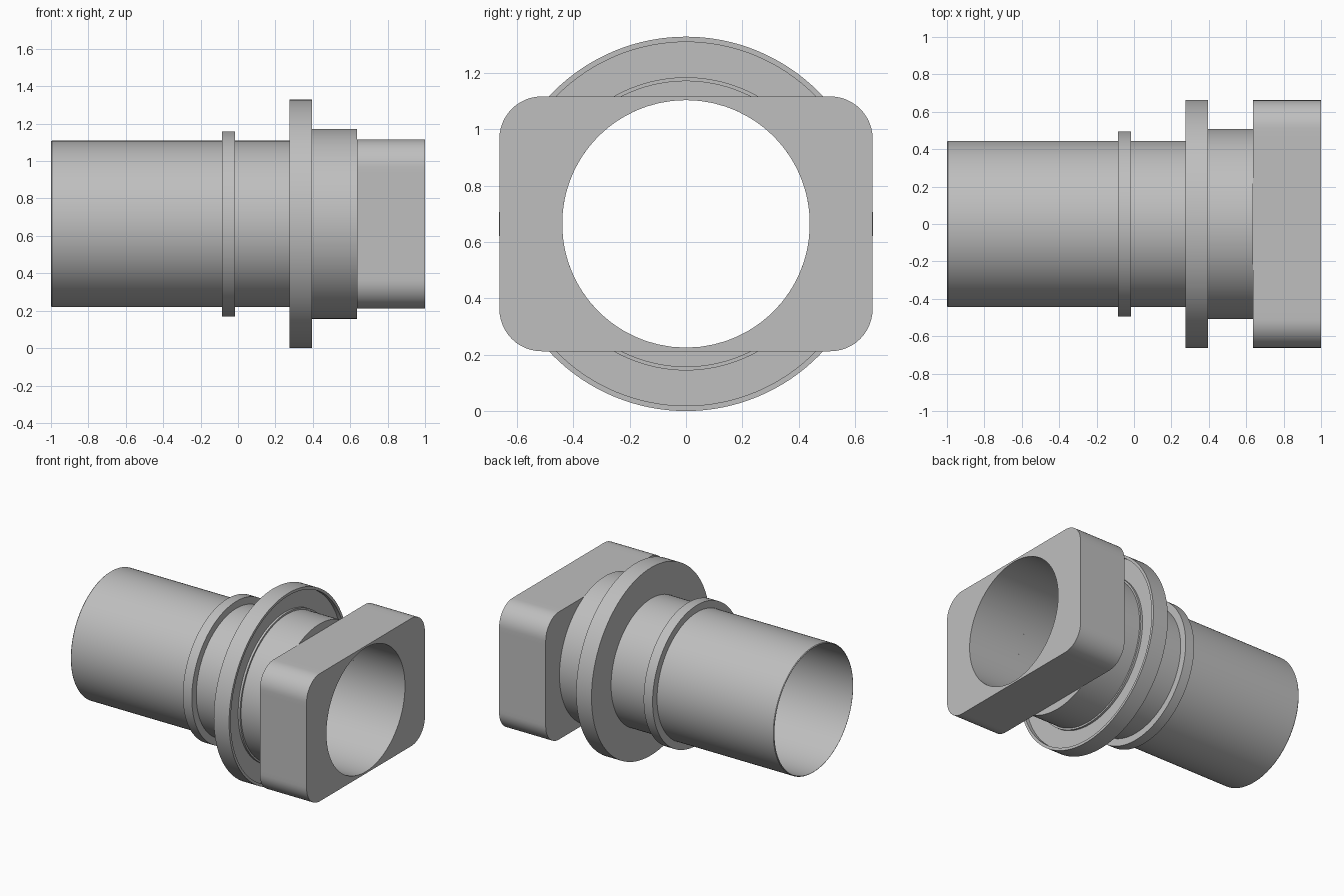
import bpy
import bmesh
from math import sin, cos, pi, atan2, radians

AXIS_Z = 0.664
BORE = 0.439

if "Cube" in bpy.data.objects:
    bpy.data.objects.remove(bpy.data.objects["Cube"], do_unlink=True)

steel = bpy.data.materials.new("plain grey")
steel.use_nodes = True
grey = (0.52, 0.52, 0.52, 1)
steel.diffuse_color = grey
steel.node_tree.nodes["Principled BSDF"].inputs["Base Color"].default_value = grey


def skin(name, loops):
    """Join equal loops of (x, y, z) points into a closed ring-shaped solid."""
    bm = bmesh.new()
    rings = [[bm.verts.new((x, y, z + AXIS_Z)) for x, y, z in loop] for loop in loops]
    for k, a in enumerate(rings):
        b = rings[(k + 1) % len(rings)]
        for i in range(len(a)):
            j = (i + 1) % len(a)
            bm.faces.new((a[i], a[j], b[j], b[i]))
    bmesh.ops.recalc_face_normals(bm, faces=bm.faces)
    mesh = bpy.data.meshes.new(name)
    bm.to_mesh(mesh)
    bm.free()
    mesh.materials.append(steel)
    obj = bpy.data.objects.new(name, mesh)
    bpy.context.collection.objects.link(obj)
    bpy.ops.object.select_all(action='DESELECT')
    obj.select_set(True)
    bpy.context.view_layer.objects.active = obj
    bpy.ops.object.shade_smooth_by_angle(angle=radians(30))
    return obj


def circle(x, r, angles):
    return [(x, r * cos(a), r * sin(a)) for a in angles]


def lathe(name, profile, n=128):
    """Turn a closed (x, radius) profile about the x axis."""
    angles = [2 * pi * i / n for i in range(n)]
    return skin(name, [circle(x, r, angles) for x, r in profile])


def rounded_outline(hw, hh, r, arc=12, side=20):
    """Rounded rectangle with points spread along its straight sides."""
    pts = []
    corners = [(hw - r, hh - r), (r - hw, hh - r), (r - hw, r - hh), (hw - r, r - hh)]
    for q, (cy, cz) in enumerate(corners):
        for i in range(arc + 1):
            a = (q + i / arc) * pi / 2
            pts.append((cy + r * cos(a), cz + r * sin(a)))
        # straight run to the start of the next corner
        ny, nz = corners[(q + 1) % 4]
        a = (q + 1) * pi / 2
        y0, z0 = pts[-1]
        y1, z1 = ny + r * cos(a), nz + r * sin(a)
        for i in range(1, side):
            t = i / side
            pts.append((y0 + (y1 - y0) * t, z0 + (z1 - z0) * t))
    return pts


# Thin-walled tube with a tiny chamfer at its open end
lathe("tube", [(-1, BORE), (-1, 0.441), (-0.995, 0.445), (0.6, 0.445), (0.6, BORE)])

# Narrow locating ring
lathe("locating_ring", [(-0.085, 0.442), (-0.085, 0.495), (-0.015, 0.495), (-0.015, 0.442)])

# Large flange, recessed on the block side behind a thin lip
lathe("flange", [(0.275, 0.442), (0.275, 0.664), (0.395, 0.664), (0.395, 0.645),
                 (0.365, 0.645), (0.365, 0.52), (0.38, 0.52), (0.38, 0.442)])

# Collar between flange and block
lathe("collar", [(0.35, 0.442), (0.35, 0.508), (0.636, 0.508), (0.636, 0.442)])

# Rounded end block with a through bore
outline = rounded_outline(0.662, 0.452, 0.15)
angles = [atan2(z, y) for y, z in outline]
X0, X1 = 0.635, 1.0
skin("end_block", [
    circle(X0 - 0.035, BORE, angles),
    circle(X0, 0.443, angles),
    [(X0, y, z) for y, z in outline],
    [(X1, y, z) for y, z in outline],
    circle(X1, BORE, angles),
])
